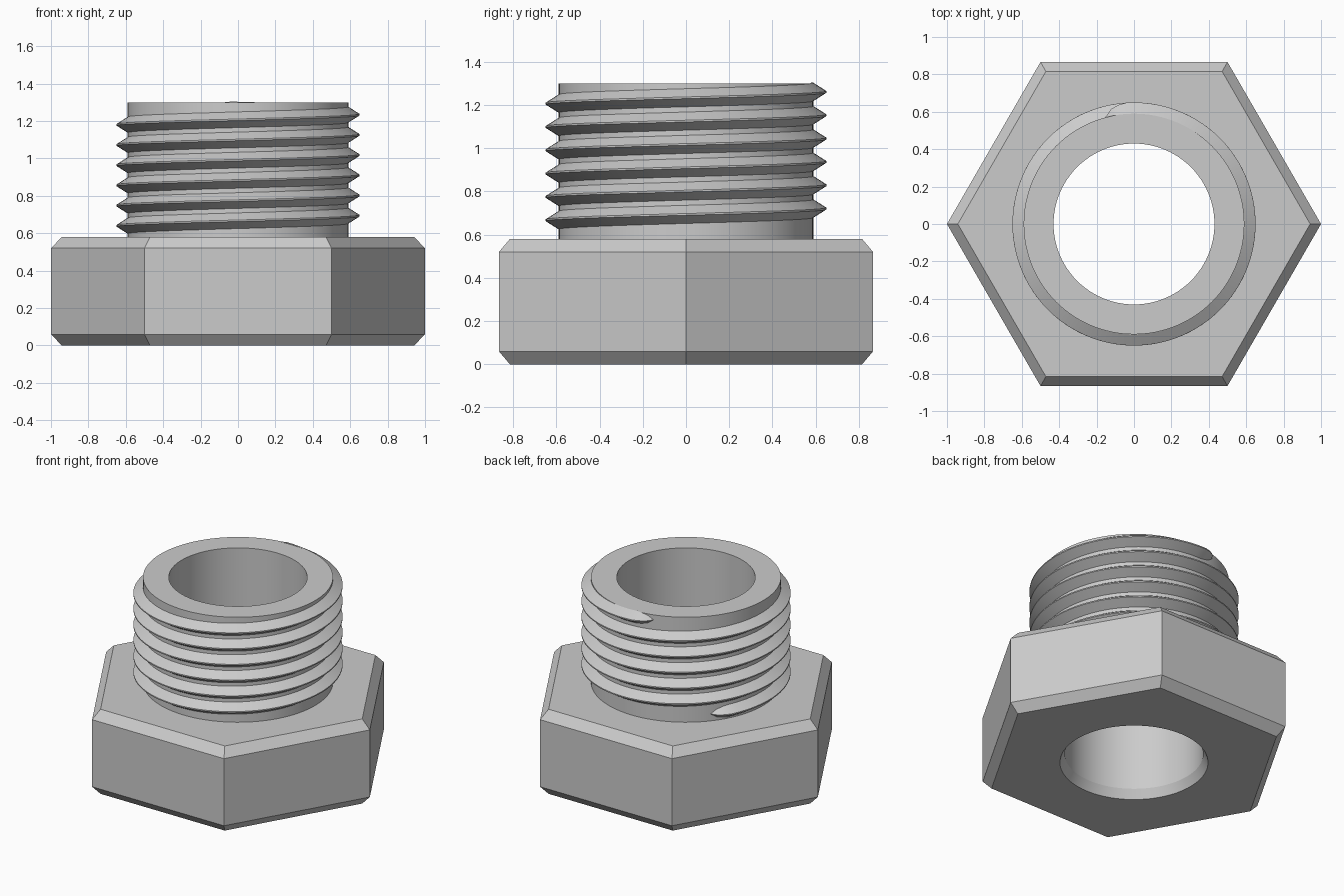
import bpy, bmesh, math

if "Cube" in bpy.data.objects:
    bpy.data.objects.remove(bpy.data.objects["Cube"])

SIDES = 96                       # round sections
metal = bpy.data.materials.new("grey metal")
metal.diffuse_color = (0.6, 0.6, 0.6, 1)
metal.use_nodes = True
metal.node_tree.nodes["Principled BSDF"].inputs["Base Color"].default_value = metal.diffuse_color


def finish(bm, name):
    bmesh.ops.recalc_face_normals(bm, faces=bm.faces)
    me = bpy.data.meshes.new(name)
    bm.to_mesh(me)
    bm.free()
    ob = bpy.data.objects.new(name, me)
    bpy.context.collection.objects.link(ob)
    me.materials.append(metal)
    bpy.ops.object.select_all(action='DESELECT')
    ob.select_set(True)
    bpy.context.view_layer.objects.active = ob
    bpy.ops.object.shade_smooth_by_angle(angle=math.radians(25))
    return ob


def ring(bm, r, z, n):
    return [bm.verts.new((r * math.cos(2 * math.pi * i / n),
                          r * math.sin(2 * math.pi * i / n), z)) for i in range(n)]


def bridge(bm, a, b):
    """Join two rings; unequal counts give one face per side of the coarser ring."""
    if len(a) > len(b):
        a, b = b, a
    n, m = len(a), len(b)
    k = m // n
    for i in range(n):
        arc = [b[(i * k + j) % m] for j in range(k + 1)]
        bm.faces.new([a[(i + 1) % n], a[i]] + arc)


# Hexagonal head, hollow neck and bore as one closed section: (radius, height, sides)
section = [(0.46, 0, SIDES), (0.942, 0, 6), (1, 0.06, 6), (1, 0.52, 6),
           (0.942, 0.58, 6), (0.59, 0.58, SIDES), (0.59, 1.30, SIDES),
           (0.43, 1.30, SIDES), (0.43, 0.06, SIDES)]
bm = bmesh.new()
rings = [ring(bm, *s) for s in section]
for i, r in enumerate(rings):
    bridge(bm, r, rings[(i + 1) % len(rings)])
finish(bm, "hex_fitting_body")

# Right-handed helical thread, fading into the neck at both ends
PITCH, ROOT, CREST, HALF, FADE = 0.108, 0.59, 0.06, 0.042, 10
start, end = 140, 105 + 6 * 360
steps = 560
bm = bmesh.new()
rows = []
for i in range(steps + 1):
    deg = start + (end - start) * i / steps
    fade = min(1, (deg - start) / FADE, (end - deg) / FADE)
    fade = max(0.02, math.sqrt(fade))
    a = math.radians(deg)
    z = 0.64 + PITCH * (deg - 180) / 360
    profile = [(ROOT - 0.01, -HALF * fade), (ROOT, -HALF * fade),
               (ROOT + CREST * fade, -0.004 * fade), (ROOT + CREST * fade, 0.004 * fade),
               (ROOT, HALF * fade), (ROOT - 0.01, HALF * fade)]
    rows.append([bm.verts.new((r * math.cos(a), r * math.sin(a), z + dz))
                 for r, dz in profile])
for p, q in zip(rows, rows[1:]):
    for j in range(6):
        k = (j + 1) % 6
        bm.faces.new((p[j], p[k], q[k], q[j]))
bm.faces.new(rows[0])
bm.faces.new(rows[-1])
finish(bm, "screw_thread")
